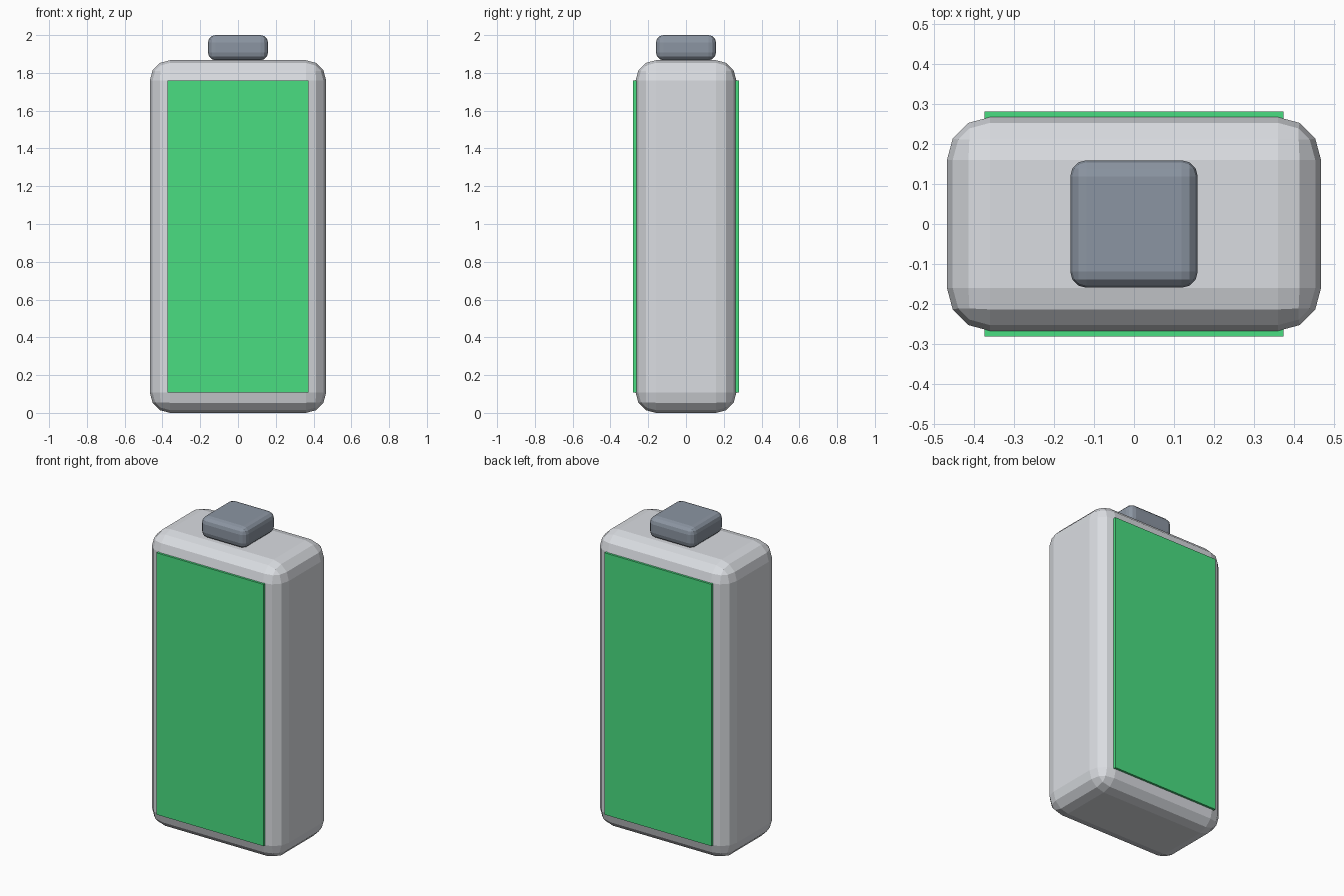
import bpy

cube = bpy.data.objects.get("Cube")
if cube:
    bpy.data.objects.remove(cube, do_unlink=True)


def make_material(name, rgb):
    mat = bpy.data.materials.new(name)
    mat.use_nodes = True
    mat.diffuse_color = (*rgb, 1)
    mat.node_tree.nodes["Principled BSDF"].inputs["Base Color"].default_value = (*rgb, 1)
    return mat


def box(name, size, center, mat, bevel=0):
    bpy.ops.mesh.primitive_cube_add(size=1, location=center)
    obj = bpy.context.object
    obj.name = name
    obj.scale = size
    bpy.ops.object.transform_apply(location=False, rotation=False, scale=True)
    obj.data.materials.append(mat)
    if bevel:
        mod = obj.modifiers.new("Rounded edges", 'BEVEL')
        mod.width = bevel
        mod.segments = 3
        mod.limit_method = 'NONE'
    return obj


light_grey = make_material("light grey casing", (0.70, 0.72, 0.755))
slate = make_material("slate terminal", (0.26, 0.30, 0.36))
green = make_material("green panel", (0.068, 0.73, 0.22))

# Casing with faceted rounded edges
body_height = 1.867
box("casing", (0.933, 0.533, body_height), (0, 0, body_height / 2), light_grey, 0.107)

# Terminal cap resting on the casing
cap_height = 2 - body_height
box("terminal", (0.318, 0.318, cap_height), (0, 0, body_height + cap_height / 2), slate, 0.04)

# Raised panels, set into the front and back faces
for side, name in ((-1, "front_panel"), (1, "back_panel")):
    box(name, (0.747, 0.03, 1.653), (0, side * 0.265, body_height / 2), green)
